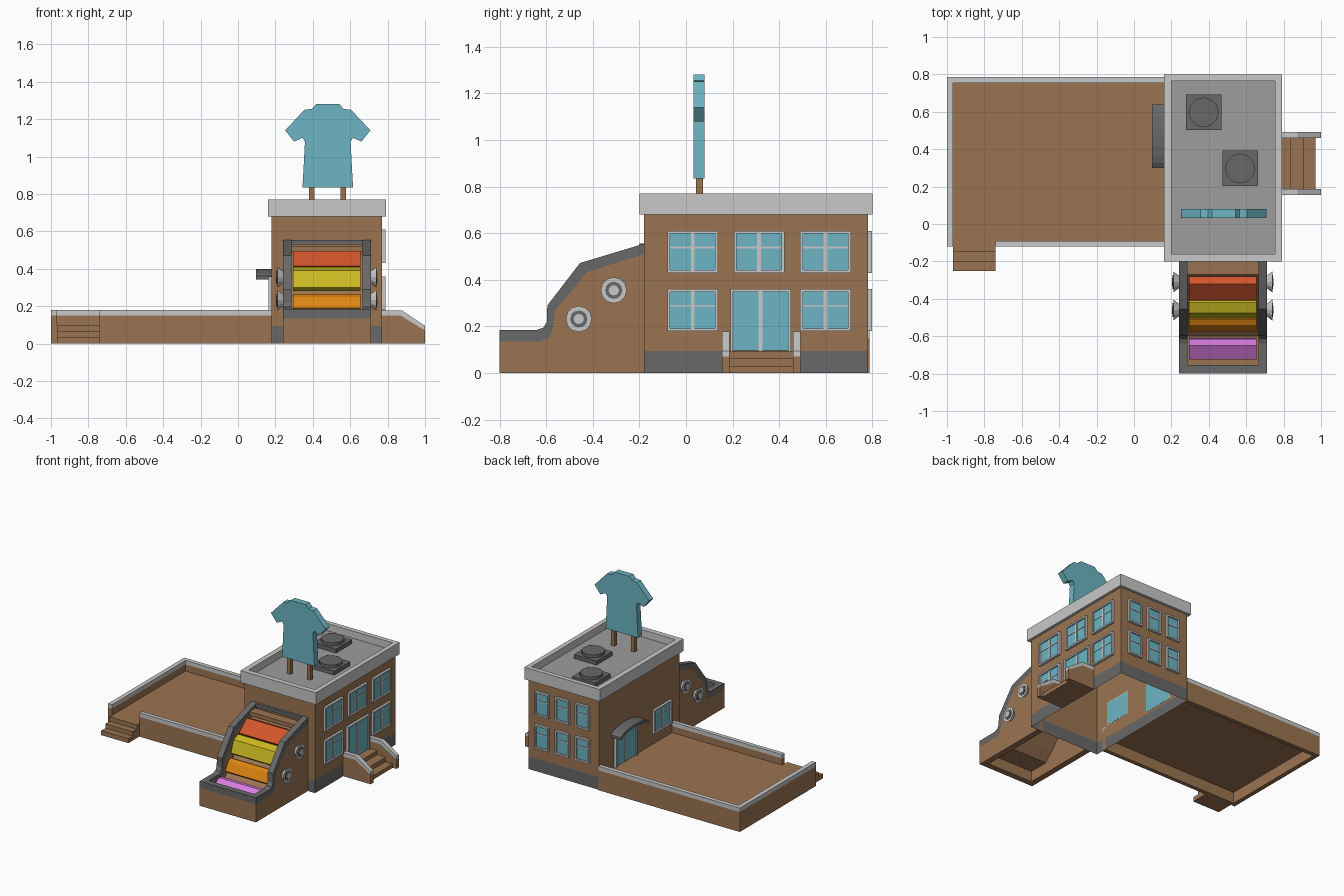
import bpy, bmesh, math
from mathutils import Vector

if "Cube" in bpy.data.objects:
    bpy.data.objects.remove(bpy.data.objects["Cube"])


def mat(name, r, g, b):
    m = bpy.data.materials.new(name)
    m.diffuse_color = (r, g, b, 1)
    m.use_nodes = True
    m.node_tree.nodes["Principled BSDF"].inputs["Base Color"].default_value = m.diffuse_color
    return m


BROWN = mat("brown", .33, .175, .083)
BLUE = mat("blue", .15, .46, .55)
LIGHT = mat("light_grey", .58, .58, .58)
MID = mat("mid_grey", .34, .34, .34)
DARK = mat("dark_grey", .14, .14, .14)
RED = mat("red", .66, .09, .025)
YELLOW = mat("yellow", .6, .49, .015)
ORANGE = mat("orange", .72, .23, .006)
PINK = mat("pink", .68, .2, .72)


def finish(name, bm, *mats):
    bmesh.ops.recalc_face_normals(bm, faces=bm.faces)
    me = bpy.data.meshes.new(name)
    bm.to_mesh(me)
    bm.free()
    for m in mats:
        me.materials.append(m)
    ob = bpy.data.objects.new(name, me)
    bpy.context.collection.objects.link(ob)
    return ob


def add_box(bm, x0, x1, y0, y1, z0, z1):
    vs = bmesh.ops.create_cube(bm, size=1)["verts"]
    for v in vs:
        v.co = Vector((x1 if v.co.x > 0 else x0, y1 if v.co.y > 0 else y0, z1 if v.co.z > 0 else z0))


def boxes(name, m, *dims):
    bm = bmesh.new()
    for d in dims:
        add_box(bm, *d)
    return finish(name, bm, m)


def prism(name, m, pts, axis, *spans):
    """Extrude a profile, (y,z) along x or (x,z) along y, over each span."""
    bm = bmesh.new()
    for a, b in spans:
        rows = []
        for t in (a, b):
            rows.append([bm.verts.new((t, u, z) if axis == "x" else (u, t, z)) for u, z in pts])
        n = len(pts)
        bm.faces.new(rows[0])
        bm.faces.new(rows[1])
        for i in range(n):
            j = (i + 1) % n
            bm.faces.new((rows[0][i], rows[0][j], rows[1][j], rows[1][i]))
    return finish(name, bm, m)


# main building: open underneath, dark plinth, grey roof deck
bm = bmesh.new()
add_box(bm, .18, .77, -.18, .78, 0, .715)
bmesh.ops.delete(bm, geom=[f for f in bm.faces if f.calc_center_median().z < .01], context="FACES_ONLY")
bmesh.ops.bisect_plane(bm, geom=bm.verts[:] + bm.edges[:] + bm.faces[:], plane_co=(0, 0, .095), plane_no=(0, 0, 1))
for f in bm.faces:
    z = f.calc_center_median().z
    f.material_index = 1 if z < .095 else 2 if z > .71 else 0
finish("building", bm, BROWN, DARK, MID)

# parapet round the roof
boxes("parapet", LIGHT, (.16, .2, -.2, .8, .68, .77), (.755, .79, -.2, .8, .68, .77),
      (.2, .755, -.2, -.16, .68, .77), (.2, .755, .765, .8, .68, .77))

# roof vents
for i, (x, y) in enumerate([(.372, .597), (.567, .297)]):
    bx = .095
    boxes(f"vent_box_{i}", DARK, (x - bx, x + bx, y - bx, y + bx, .71, .745))
    bm = bmesh.new()
    bmesh.ops.create_cone(bm, cap_ends=True, segments=12, radius1=.08, radius2=.08, depth=.022)
    bmesh.ops.translate(bm, vec=(x, y, .756), verts=bm.verts)
    finish(f"vent_fan_{i}", bm, DARK)

# shirt-shaped roof sign on two posts
half = [(.135, .835), (.122, 1.08), (.135, 1.1), (.18, 1.08), (.228, 1.14), (.125, 1.25), (.085, 1.255), (.062, 1.28)]
shirt = [(.48 + u, z) for u, z in half] + [(.48 - u, z) for u, z in reversed(half)]
prism("shirt_sign", BLUE, shirt, "y", (.033, .08))
boxes("sign_posts", BROWN, (.38, .41, .042, .072, .71, .85), (.547, .577, .042, .072, .71, .85))


# windows and doors, built flat on a wall: u along it, d outwards
def wall_box(side, u0, u1, d0, d1, z0, z1):
    if side == "right":
        return (.77 + d0, .77 + d1, u0, u1, z0, z1)
    if side == "left":
        return (.18 - d1, .18 - d0, u0, u1, z0, z1)
    return (u0, u1, .78 + d0, .78 + d1, z0, z1)


def opening(name, side, u0, u1, z0, z1, panes=2, door=False):
    t, d = .012, .018
    bars = [(u0, u0 + t, 0, d, z0, z1), (u1 - t, u1, 0, d, z0, z1), (u0 + t, u1 - t, 0, d, z1 - t, z1)]
    if not door:
        bars.append((u0 + t, u1 - t, 0, d, z0, z0 + t))
        bars.append((u0 + t, u1 - t, 0, .011, z1 - .075, z1 - .067))
    if panes == 2:
        c = (u0 + u1) / 2
        bars.append((c - .008, c + .008, 0, .012, z0, z1 - t))
    boxes(name + "_frame", LIGHT, *[wall_box(side, *b) for b in bars])
    boxes(name + "_glass", BLUE, wall_box(side, u0 + t / 2, u1 - t / 2, -.001, .007, z0 + .002, z1 - t / 2))


for i, u in enumerate((-.08, .205, .49)):
    opening(f"right_upper_window_{i}", "right", u, u + .217, .43, .61)
    if i != 1:
        opening(f"right_lower_window_{i}", "right", u, u + .217, .18, .36)
for i, u in enumerate((.315, .482, .65)):
    for row, z in (("lower", .18), ("upper", .43)):
        opening(f"back_{row}_window_{i}", "back", u - .058, u + .058, z, z + .18, panes=1)
opening("left_window", "left", -.07, .145, .18, .36)
opening("front_door", "right", .19, .45, .095, .36, door=True)
opening("terrace_door", "left", .34, .6, .1, .355, door=True)

# curved awning above the terrace door
arc = [(.47 + .17 * math.cos(a), .345 + .055 * math.sin(a)) for a in [math.pi * (.1 + .8 * k / 8) for k in range(9)]]
arc = [(.47 + (y - .47) * 1.05, z) for y, z in arc]
prism("awning", DARK, arc + [(y, z - .02) for y, z in reversed(arc)], "x", (.095, .18))

# entrance steps with sloping side walls
boxes("entrance_steps", BROWN, (.77, .84, .185, .465, 0, .095), (.84, .91, .185, .465, 0, .065),
      (.91, .97, .185, .465, 0, .03))
sides = ((.155, .187), (.46, .492))
prism("entrance_side_walls", BROWN, [(.77, 0), (1, 0), (1, .07), (.87, .15), (.77, .15)], "y", *sides)
prism("entrance_side_caps", LIGHT, [(.77, .15), (.87, .15), (1, .07), (1, .095), (.875, .178), (.77, .178)], "y", *sides)

# terrace: walls, caps, floor, corner steps
walls = [(-1, -.967, -.12, .787), (-.967, .18, .755, .787), (-.74, .18, -.12, -.09)]
boxes("terrace_walls", BROWN, *[w + (0, .15) for w in walls])
boxes("terrace_caps", LIGHT, *[w + (.15, .18) for w in walls])
boxes("terrace_floor", BROWN, (-.967, .18, -.09, .755, .085, .1))
boxes("terrace_steps", BROWN, (-.967, -.74, -.15, -.09, 0, .1), (-.967, -.74, -.2, -.15, 0, .067),
      (-.967, -.74, -.25, -.2, 0, .034))

# stepped chute at the front: side walls and dark caps
low = [(-.8, .135), (-.63, .135), (-.59, .15), (-.575, .175), (-.56, .27), (-.425, .433), (-.18, .51)]
top = [(-.8, .185), (-.64, .185), (-.612, .195), (-.597, .22), (-.595, .29), (-.455, .472), (-.18, .555)]
cheeks = ((.24, .285), (.665, .71))
prism("chute_walls", BROWN, [(-.18, 0), (-.8, 0)] + low, "x", *cheeks)
prism("chute_caps", DARK, low + top[::-1], "x", *cheeks)
boxes("chute_front", BROWN, (.285, .665, -.8, -.755, 0, .135))
boxes("chute_front_cap", DARK, (.285, .665, -.8, -.755, .135, .185))
boxes("chute_top_bar", DARK, (.285, .665, -.2, -.18, .53, .555))

# brown slide inside the chute and coloured cloth blocks on it
inner = ((.285, .665),)
line = [(-.18, .5), (-.27, .46), (-.42, .3), (-.54, .16), (-.6, .1), (-.755, .1)]
prism("chute_slide", BROWN, line + [(y, z - .02) for y, z in reversed(line)], "x", *inner)
boxes("chute_beams", BROWN, (.285, .665, -.27, -.2, .49, .52))
cloth = ((.295, .655),)
prism("red_cloth", RED, [(-.28, .48), (-.32, .495), (-.41, .415), (-.39, .39), (-.29, .41)], "x", *cloth)
prism("yellow_cloth", YELLOW, [(-.38, .39), (-.42, .41), (-.475, .39), (-.505, .3), (-.48, .28), (-.4, .3)], "x", *cloth)
prism("orange_cloth", ORANGE, [(-.48, .25), (-.51, .265), (-.54, .25), (-.575, .19), (-.55, .17), (-.5, .19)], "x", *cloth)
prism("pink_cloth", PINK, [(-.61, .1), (-.615, .165), (-.65, .17), (-.725, .125), (-.725, .1)], "x", *cloth)

# flared round axle ends on both chute walls
for s, side in ((1, "right"), (-1, "left")):
    for i, (y, z) in enumerate([(-.31, .355), (-.46, .232)]):
        for part, m, r1, r2, a, b in (("flare", LIGHT, .03, .056, .705, .74), ("ring", DARK, .037, .037, .738, .743),
                                      ("hub", LIGHT, .022, .022, .74, .747)):
            bm = bmesh.new()
            bmesh.ops.create_cone(bm, cap_ends=True, segments=12, radius1=r1, radius2=r2, depth=b - a)
            for v in bm.verts:
                c = v.co.copy()
                v.co = (.475 + s * ((a + b) / 2 - .475 + c.z), y + c.x, z + c.y)
            finish(f"{side}_axle_{part}_{i}", bm, m)
